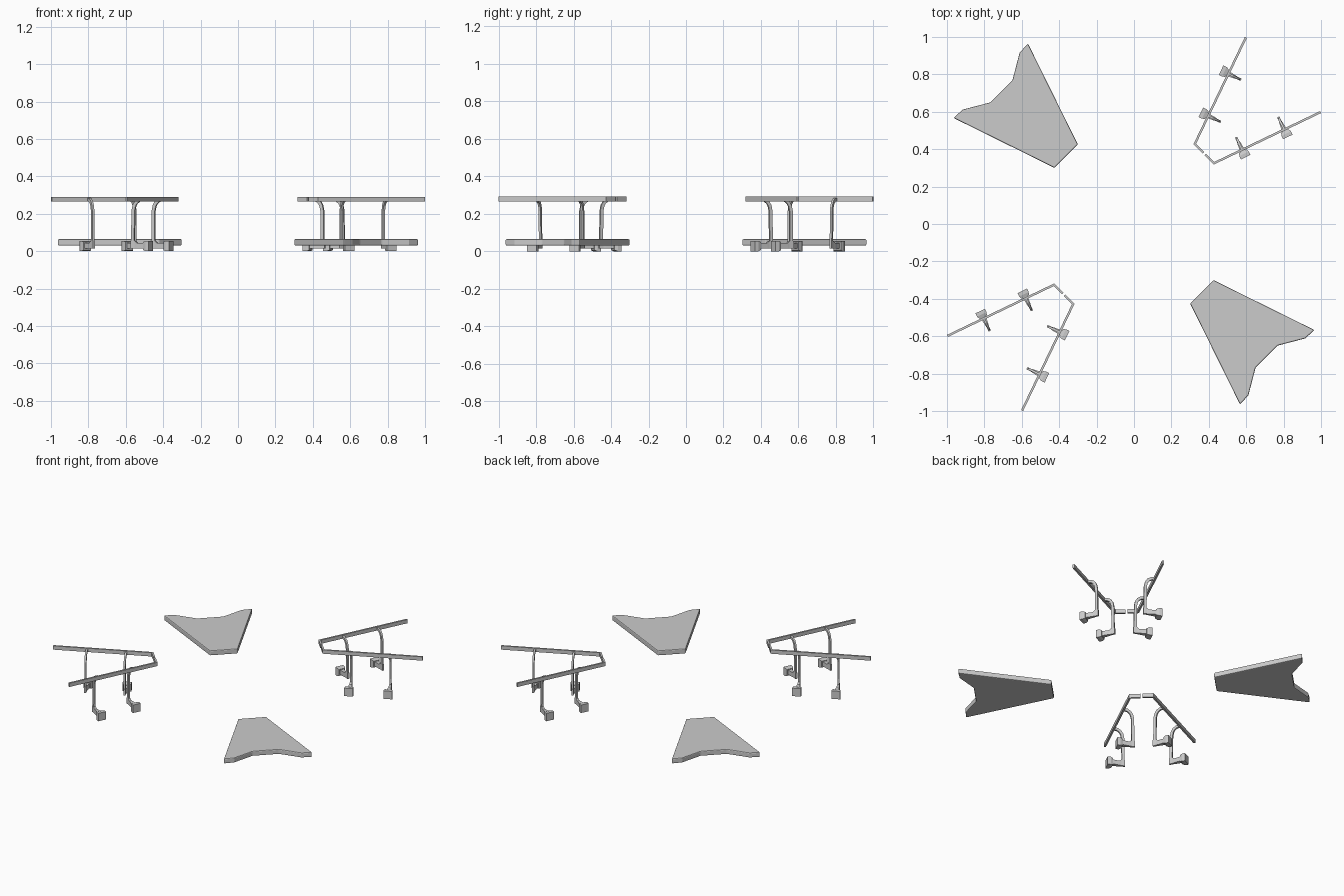
import bpy, bmesh, math
from mathutils import Vector, Matrix

if "Cube" in bpy.data.objects:
    bpy.data.objects.remove(bpy.data.objects["Cube"])


def mesh_object(name, bm, matrix=Matrix()):
    bm.transform(matrix)
    bmesh.ops.recalc_face_normals(bm, faces=bm.faces)
    me = bpy.data.meshes.new(name)
    bm.to_mesh(me)
    bm.free()
    ob = bpy.data.objects.new(name, me)
    bpy.context.collection.objects.link(ob)
    return ob


def loft(bm, rings):
    """Join equal-length rings of points into a closed solid."""
    vs = [[bm.verts.new(p) for p in r] for r in rings]
    n = len(vs[0])
    for a, b in zip(vs, vs[1:]):
        for i in range(n):
            bm.faces.new((a[i], a[(i + 1) % n], b[(i + 1) % n], b[i]))
    bm.faces.new(vs[0])
    bm.faces.new(vs[-1])


def offsets(path, half):
    """Left and right outlines of a 2D path, mitred at the bends."""
    left, right = [], []
    path = [Vector(p) for p in path]
    for i, p in enumerate(path):
        d1 = (p - path[max(i - 1, 0)]).normalized() if i else (path[1] - p).normalized()
        d2 = (path[i + 1] - p).normalized() if i < len(path) - 1 else d1
        t = (d1 + d2).normalized()
        n = Vector((-t.y, t.x)) * half / max(t.dot(d1), 0.3)
        left.append(p + n)
        right.append(p - n)
    return left, right


# Four copies of an arm: diagonal mirror, and half turn
swap = Matrix(((0, 1, 0, 0), (1, 0, 0, 0), (0, 0, 1, 0), (0, 0, 0, 1)))
turn = Matrix.Rotation(math.pi, 4, 'Z')
places = [Matrix(), swap, turn, turn @ swap]

# Corner seat slabs with softened edges
half = [(-0.425, 0.30), (-0.965, 0.567), (-0.915, 0.612), (-0.768, 0.65)]
outline = half + [(-y, -x) for x, y in reversed(half)]
for i, m in enumerate((Matrix(), turn)):
    bm = bmesh.new()
    loft(bm, [[(x, y, z) for x, y in outline] for z in (0.03, 0.065)])
    ob = mesh_object(f"corner_slab_{i + 1}", bm, m)
    bev = ob.modifiers.new("edge", 'BEVEL')
    bev.width, bev.segments = 0.006, 2

# Rails: long arm plus half of the short corner, small gap in the middle
rail_path = [(0.997, 0.598), (0.428, 0.325), (0.381, 0.372)]
for i, m in enumerate(places):
    bm = bmesh.new()
    left, right = offsets(rail_path, 0.006)
    loft(bm, [[(l.x, l.y, 0.265), (r.x, r.y, 0.265), (r.x, r.y, 0.291), (l.x, l.y, 0.291)]
              for l, r in zip(left, right)])
    mesh_object(f"rail_{i + 1}", bm, m)

# Bracket profile: u points outward from the rail, z is up
along = Vector((0.569, 0.273, 0)).normalized()
out = Vector((along.y, -along.x, 0))
post_path = [(0.0, 0.277), (-0.025, 0.274), (-0.043, 0.262), (-0.054, 0.243),
             (-0.060, 0.215), (-0.062, 0.07), (-0.062, 0.048)]


def bracket_matrix(x, y):
    return Matrix(((out.x, along.x, 0, x), (out.y, along.y, 0, y), (0, 0, 1, 0), (0, 0, 0, 1)))


for k, (x, y) in enumerate([(0.578, 0.397), (0.803, 0.505)]):
    for i, m in enumerate(places):
        mat = m @ bracket_matrix(x, y)
        tag = f"{k + 1}_{i + 1}"

        # Curved upright
        bm = bmesh.new()
        left, right = offsets(post_path, 0.009)
        w = 0.006
        loft(bm, [[(l.x, -w, l.y), (r.x, -w, r.y), (r.x, w, r.y), (l.x, w, l.y)]
                  for l, r in zip(left, right)])
        mesh_object(f"bracket_post_{tag}", bm, mat)

        # Foot widening towards the block
        bm = bmesh.new()
        loft(bm, [[(u, -h, z0), (u, h, z0), (u, h, z1), (u, -h, z1)]
                  for u, h, z0, z1 in ((-0.075, 0.006, 0.014, 0.056),
                                       (-0.050, 0.007, 0.014, 0.056),
                                       (-0.038, 0.009, 0.014, 0.045),
                                       (0.012, 0.015, 0.014, 0.045))])
        mesh_object(f"bracket_foot_{tag}", bm, mat)

        # End block
        bm = bmesh.new()
        loft(bm, [[(u, -h, z0), (u, h, z0), (u, h, z1), (u, -h, z1)]
                  for u, h, z0, z1 in ((0.008, 0.022, 0.006, 0.050),
                                       (0.024, 0.028, 0.0, 0.055),
                                       (0.044, 0.028, 0.0, 0.055))])
        mesh_object(f"bracket_block_{tag}", bm, mat)
